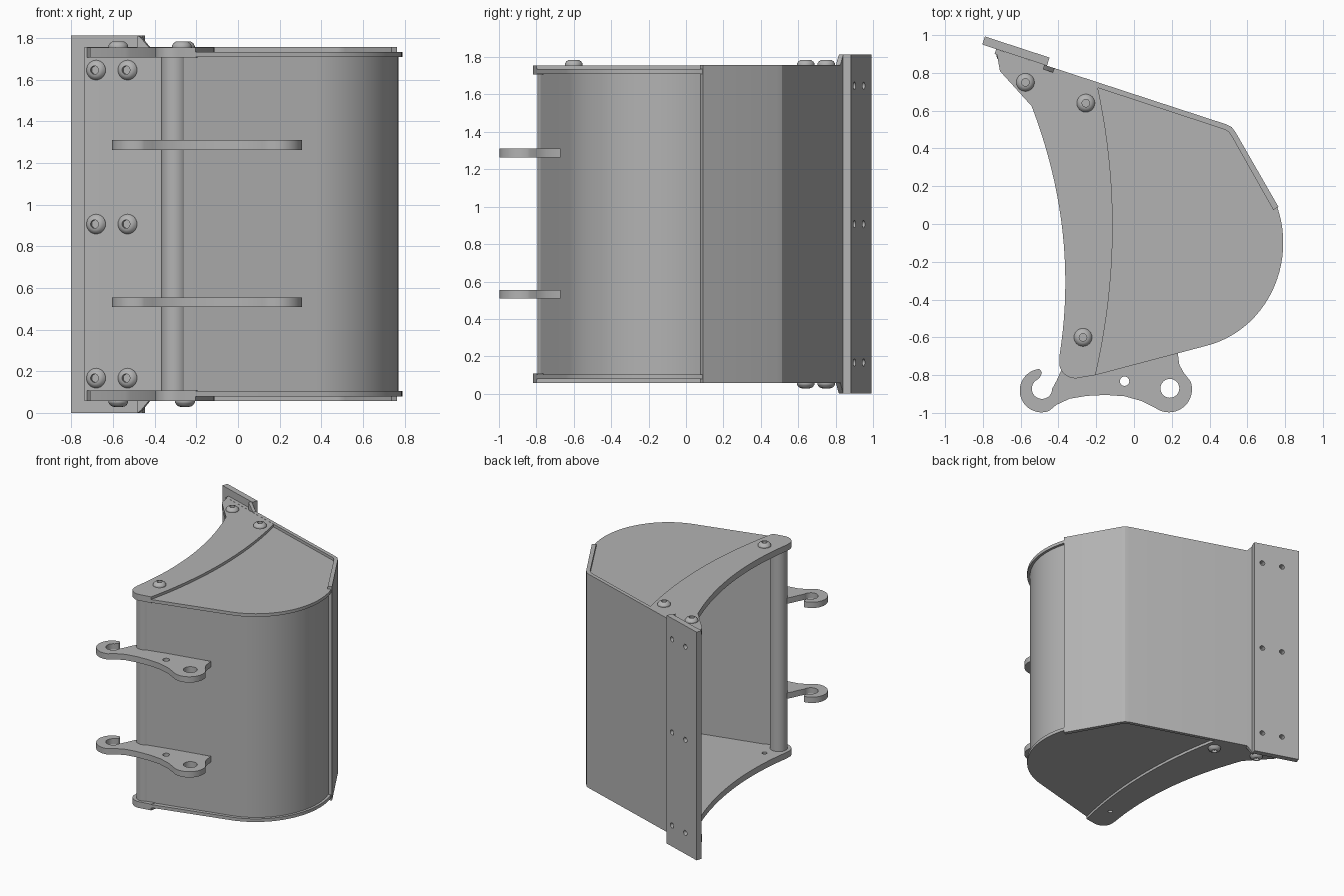
import bpy, bmesh, math
from mathutils import Matrix, Vector

cube = bpy.data.objects.get("Cube")
if cube:
    bpy.data.objects.remove(cube, do_unlink=True)

GREY = (0.45, 0.45, 0.45, 1)
steel = bpy.data.materials.new("steel grey")
steel.use_nodes = True
steel.diffuse_color = GREY
steel.node_tree.nodes["Principled BSDF"].inputs["Base Color"].default_value = GREY
MID = 0.907  # half height


def finish(name, bm, matrix):
    bmesh.ops.remove_doubles(bm, verts=bm.verts, dist=0.0001)
    bmesh.ops.recalc_face_normals(bm, faces=bm.faces)
    mesh = bpy.data.meshes.new(name)
    bm.to_mesh(mesh)
    bm.free()
    mesh.materials.clear()
    mesh.materials.append(steel)
    ob = bpy.data.objects.new(name, mesh)
    ob.matrix_world = matrix
    bpy.context.collection.objects.link(ob)
    bpy.ops.object.select_all(action='DESELECT')
    ob.select_set(True)
    bpy.context.view_layer.objects.active = ob
    bpy.ops.object.shade_smooth_by_angle(angle=math.radians(25))
    return ob


def slab(name, loops, z0, z1, matrix=Matrix()):
    """Extrude a flat outline (first loop) with holes (other loops)."""
    curve = bpy.data.curves.new(name, 'CURVE')
    curve.dimensions = '2D'
    curve.fill_mode = 'BOTH'
    curve.extrude = (z1 - z0) / 2
    for loop in loops:
        sp = curve.splines.new('POLY')
        sp.points.add(len(loop) - 1)
        for p, (x, y) in zip(sp.points, loop):
            p.co = (x, y, 0, 1)
        sp.use_cyclic_u = True
    tmp = bpy.data.objects.new(name + "_outline", curve)
    bpy.context.collection.objects.link(tmp)
    bpy.context.view_layer.update()
    mesh = bpy.data.meshes.new_from_object(tmp.evaluated_get(bpy.context.evaluated_depsgraph_get()))
    bm = bmesh.new()
    bm.from_mesh(mesh)
    bpy.data.objects.remove(tmp)
    bpy.data.curves.remove(curve)
    bpy.data.meshes.remove(mesh)
    bmesh.ops.translate(bm, verts=bm.verts, vec=(0, 0, (z0 + z1) / 2))
    return finish(name, bm, matrix)


def arc(cx, cy, rx, ry, a0, a1, n=16):
    angles = [math.radians(a0 + (a1 - a0) * i / n) for i in range(n + 1)]
    return [(cx + rx * math.cos(a), cy + ry * math.sin(a)) for a in angles]


def hole(x, y, r):
    return arc(x, y, r, r, 0, 345, 23)


def bow(p0, p1, p2, n=20):
    """Shallow curve through three points, x as a function of y."""
    pts = []
    for i in range(n + 1):
        y = p0[1] + (p2[1] - p0[1]) * i / n
        x = 0
        for a, b, c in ((p0, p1, p2), (p1, p0, p2), (p2, p0, p1)):
            x += a[0] * (y - b[1]) * (y - c[1]) / ((a[1] - b[1]) * (a[1] - c[1]))
        pts.append((x, y))
    return pts


def bolt(name, matrix):
    """Domed head with a round socket, spun around local z."""
    profile = [(0.048, 0), (0.047, 0.01), (0.04, 0.021), (0.03, 0.028),
               (0.02, 0.03), (0.02, 0.01), (0, 0.01)]
    bm = bmesh.new()
    vs = [bm.verts.new((r, 0, z)) for r, z in profile]
    es = [bm.edges.new(pair) for pair in zip(vs, vs[1:])]
    bmesh.ops.spin(bm, geom=vs + es, cent=(0, 0, 0), axis=(0, 0, 1),
                   angle=math.tau, steps=24, use_duplicate=False)
    return finish(name, bm, matrix)


def mirrored(side, lo, hi):
    return (MID + lo, MID + hi) if side > 0 else (MID - hi, MID - lo)


# Shell: straight back wall with a bend, then the inset rounded floor
back_wall = [(-0.73, 0.926), (0.49, 0.527), (0.517, 0.513), (0.537, 0.487), (0.765, 0.09),
             (0.737, 0.075), (0.515, 0.468), (0.5, 0.488), (0.48, 0.5), (-0.738, 0.9)]
slab("back_wall", [back_wall], MID - 0.85, MID + 0.85)
floor = ([(-0.26, -0.778)] + arc(0.26, -0.1, 0.51, 0.535, -76.5, 20, 24)
         + arc(0.26, -0.1, 0.48, 0.505, 20, -76.5, 24) + [(-0.26, -0.748)])
slab("curved_floor", [floor], MID - 0.81, MID + 0.81)

# Round bar along the front corner
slab("corner_bar", [hole(-0.305, -0.73, 0.065)], MID - 0.81, MID + 0.81)

# Side plates, thicker cheeks and their bolts, top and bottom
inner_edge = bow((-0.195, 0.738), (-0.113, -0.03), (-0.204, -0.8))
mouth_edge = bow((-0.542, 0.624), (-0.368, -0.16), (-0.395, -0.7))
side_plate = inner_edge + arc(0.26, -0.1, 0.53, 0.56, -76.5, 20, 24) + [(0.75, 0.085), (0.52, 0.475), (0.485, 0.51)]
cheek = ([(-0.727, 0.91), (-0.71, 0.81)] + mouth_edge
         + arc(-0.31, -0.73, 0.087, 0.087, 190, 285, 10) + inner_edge[::-1])
spots = [(-0.575, 0.75), (-0.255, 0.64), (-0.27, -0.6)]
for side, label in ((1, "upper"), (-1, "lower")):
    slab(label + "_side_plate", [side_plate], *mirrored(side, 0.803, 0.828))
    slab(label + "_cheek", [cheek] + [hole(x, y, 0.018) for x, y in spots], *mirrored(side, 0.8, 0.849))
    for i, (x, y) in enumerate(spots[:3 if side > 0 else 2]):
        turn = Matrix() if side > 0 else Matrix.Rotation(math.pi, 4, 'X')
        bolt(f"{label}_cheek_bolt_{i + 1}", Matrix.Translation((x, y, MID + side * 0.848)) @ turn)

# Cutting edge: local x runs along the back wall, y is up, z points inward
along = Vector((1.22, -0.399, 0)).normalized()
up = Vector((0, 0, 1))
frame = Matrix((along, up, along.cross(up))).transposed().to_4x4()
frame.translation = (-0.803, 0.95, 0)
heights = [MID - 0.74, MID, MID + 0.74]
rows = [(u, h) for u in (0.137, 0.296) for h in heights]
plate = [(0, 0), (0.36, 0), (0.36, 2 * MID), (0, 2 * MID)]
slab("cutting_edge", [plate] + [hole(u, h, 0.02) for u, h in rows], -0.045, 0, frame)
for i, (u, h) in enumerate(rows):
    bolt(f"edge_bolt_{i + 1}", frame @ Matrix.Translation((u, h, 0.024)))
for side, label in ((1, "upper"), (-1, "lower")):
    wedge = [(0.345, MID + side * 0.84), (0.345, MID + side * 0.907),
             (0.362, MID + side * 0.895), (0.41, MID + side * 0.84)]
    slab(label + "_edge_gusset", [wedge], 0, 0.025, frame)

# Hanging brackets: open hook on one end, eye on the other
bracket = (arc(-0.49, -0.882, 0.115, 0.115, 95, 290, 24)
           + [(-0.41, -0.957), (-0.34, -0.925), (-0.25, -0.91), (-0.15, -0.905), (-0.05, -0.912), (0.04, -0.937)]
           + arc(0.185, -0.875, 0.122, 0.122, 235, 380, 20)
           + [(0.265, -0.79), (0.24, -0.745), (0.23, -0.67), (-0.25, -0.77), (-0.36, -0.73),
              (-0.388, -0.78), (-0.41, -0.83)]
           + arc(-0.487, -0.872, 0.054, 0.054, 0, -245, 24) + [(-0.493, -0.805), (-0.488, -0.785)])
for label, z in (("lower", 0.532), ("upper", 1.287)):
    slab(label + "_bracket", [bracket, hole(0.19, -0.87, 0.05), hole(-0.05, -0.832, 0.025)], z - 0.023, z + 0.023)
